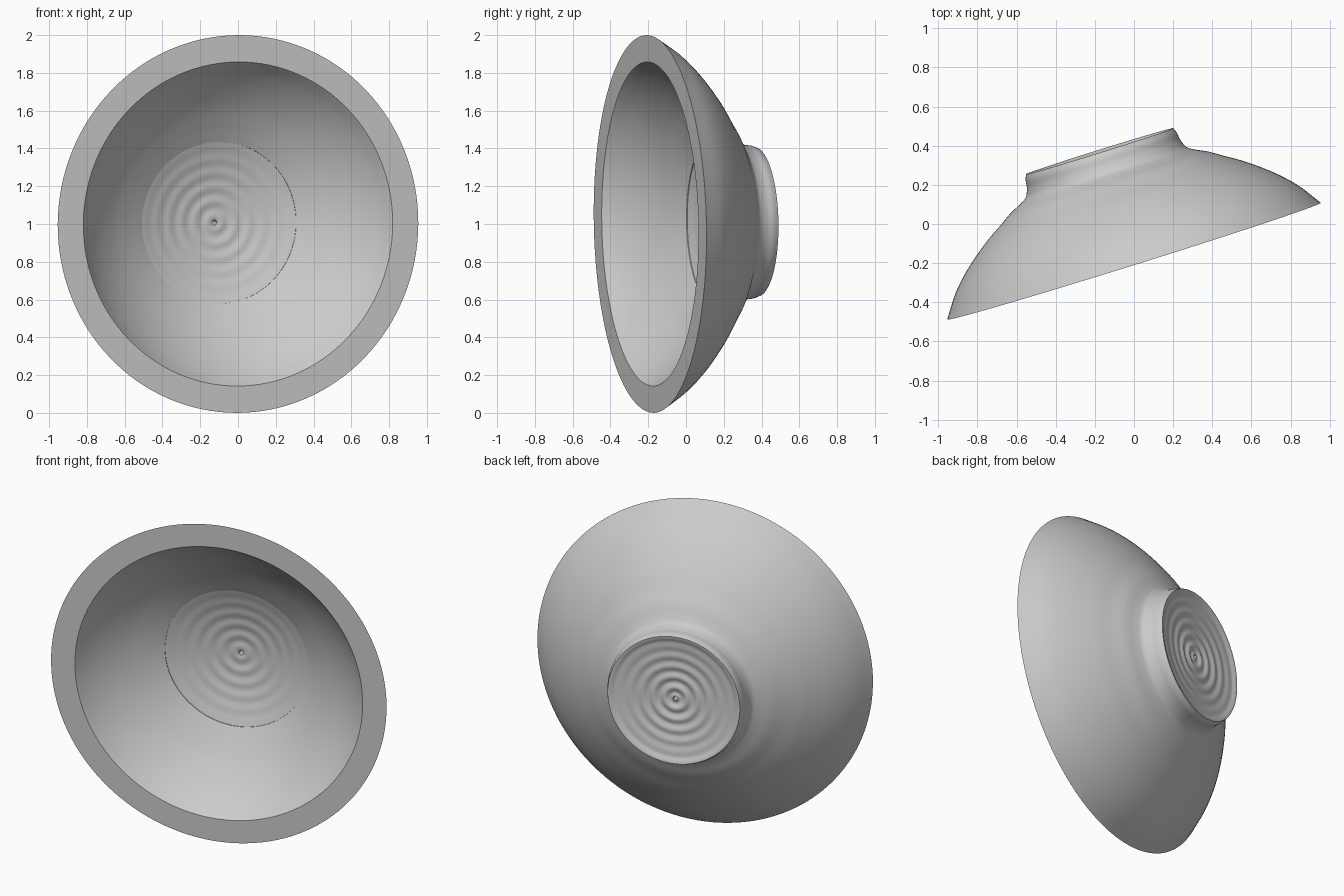
import bpy, bmesh, math
from mathutils import Vector, Matrix

if "Cube" in bpy.data.objects:
    bpy.data.objects.remove(bpy.data.objects["Cube"])

SEGMENTS = 128
HOLE = 0.014

clay = bpy.data.materials.new("plain grey")
clay.use_nodes = True
grey = (0.6, 0.6, 0.6, 1)
clay.diffuse_color = grey
clay.node_tree.nodes["Principled BSDF"].inputs["Base Color"].default_value = grey


def spline(points, steps=6):
    """Smooth curve through (radius, depth) points."""
    pts = [Vector(p) for p in points]
    pts = [2 * pts[0] - pts[1]] + pts + [2 * pts[-1] - pts[-2]]
    out = []
    for a, b, c, d in zip(pts, pts[1:], pts[2:], pts[3:]):
        for i in range(steps):
            t = i / steps
            out.append(0.5 * (2 * b + (c - a) * t + (2 * a - 5 * b + 4 * c - d) * t * t
                              + (3 * b - a - 3 * c + d) * t ** 3))
    return out + [pts[-2]]


def rippled_disc(radius, edge, centre, height, wave, steps=56):
    """Shallow dish whose throwing rings fade out towards its edge."""
    out = []
    for i in range(steps + 1):
        r = HOLE + (radius - HOLE) * i / steps
        u = r / radius
        ring = height * math.cos(math.tau * r / wave) * (1 - u) ** 0.7
        out.append(Vector((r, centre + (edge - centre) * u * u + ring)))
    return out


# Profile sections, from the floor's centre round to the foot's centre
floor = rippled_disc(0.428, 0.34, 0.415, 0.003, 0.075)
inner_wall = spline([(0.428, 0.336), (0.52, 0.287), (0.62, 0.227),
                     (0.72, 0.150), (0.80, 0.072), (0.858, 0)])
outer_wall = spline([(1, 0), (0.917, 0.118), (0.82, 0.217), (0.70, 0.312),
                     (0.60, 0.376), (0.53, 0.421), (0.465, 0.453), (0.43, 0.477),
                     (0.411, 0.52), (0.405, 0.56), (0.394, 0.589)])
foot_lip = spline([(0.394, 0.589), (0.38, 0.586), (0.36, 0.577)], 3)
foot_base = rippled_disc(0.36, 0.577, 0.555, 0.006, 0.066)[::-1]

profile = []
for section in (floor, inner_wall, outer_wall, foot_lip, foot_base):
    for p in section:
        if not profile or (p - profile[-1]).length > 1e-4:
            profile.append(p)

# Lathe the closed profile, including the small centre hole
bm = bmesh.new()
rings = []
for r, h in profile:
    rings.append([bm.verts.new((r * math.cos(math.tau * k / SEGMENTS),
                                r * math.sin(math.tau * k / SEGMENTS), h))
                  for k in range(SEGMENTS)])
for a, b in zip(rings, rings[1:] + rings[:1]):
    for k in range(SEGMENTS):
        n = (k + 1) % SEGMENTS
        bm.faces.new((a[k], a[n], b[n], b[k]))
bmesh.ops.recalc_face_normals(bm, faces=bm.faces)

# Stand the bowl on its edge, turned a little to one side
axis = Vector((-0.298, 0.954, 0.019))
place = Matrix.Translation((0, -0.19, 1)) @ axis.to_track_quat('Z', 'Y').to_matrix().to_4x4()
bmesh.ops.transform(bm, matrix=place, verts=bm.verts)

mesh = bpy.data.meshes.new("bowl")
bm.to_mesh(mesh)
bm.free()
mesh.materials.append(clay)
bowl = bpy.data.objects.new("bowl", mesh)
bpy.context.collection.objects.link(bowl)
bpy.context.view_layer.objects.active = bowl
bowl.select_set(True)
bpy.ops.object.shade_smooth_by_angle(angle=math.radians(35))
